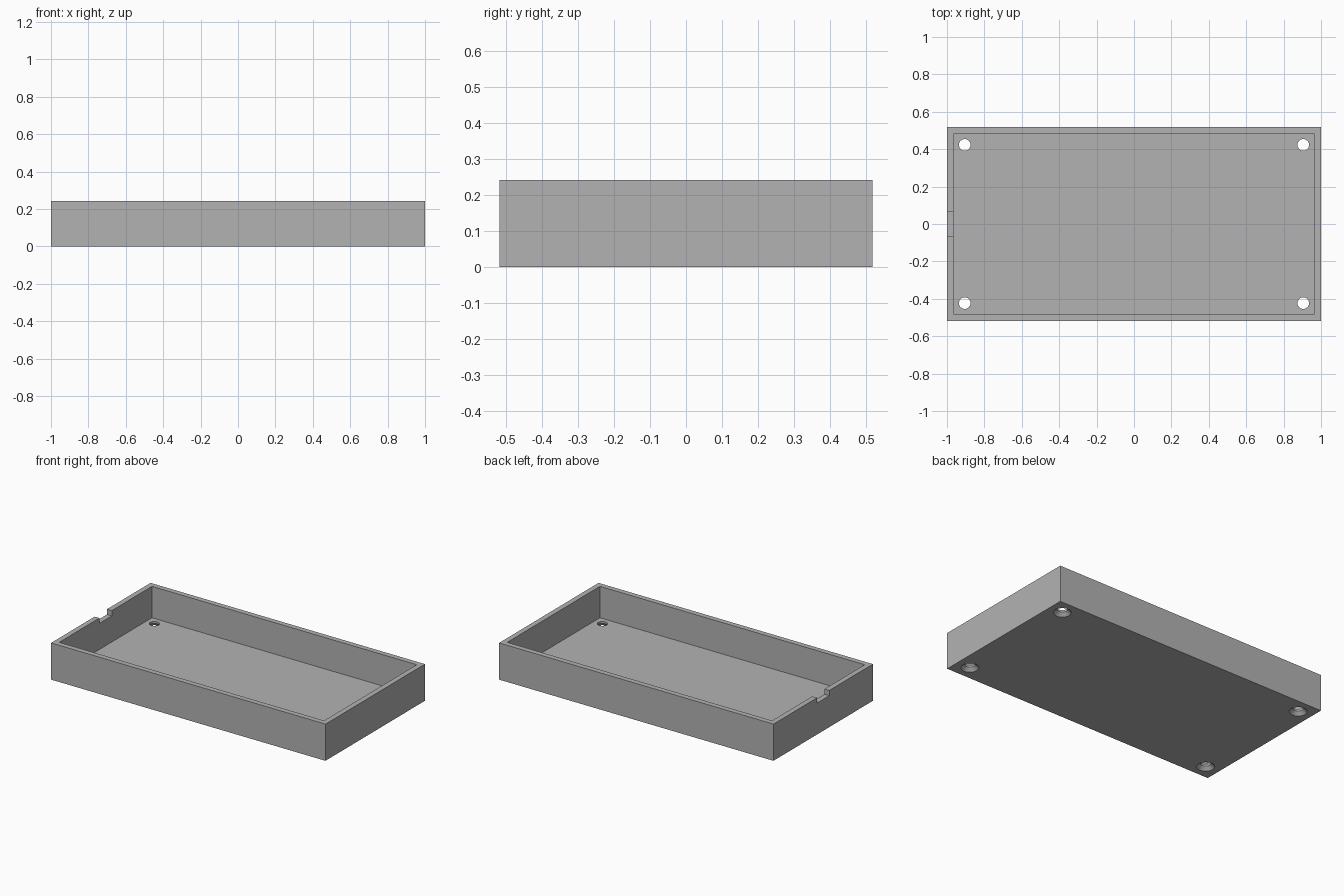
import bpy
import bmesh
from mathutils import Matrix, Vector

if "Cube" in bpy.data.objects:
    bpy.data.objects.remove(bpy.data.objects["Cube"], do_unlink=True)

LENGTH, WIDTH, HEIGHT = 2.0, 1.035, 0.242
WALL = 0.035
HOLE_R, SINK_R, SINK_DEPTH = 0.031, 0.053, 0.022

grey = bpy.data.materials.new("matte grey")
grey.use_nodes = True
grey.diffuse_color = (0.45, 0.45, 0.45, 1)
grey.node_tree.nodes["Principled BSDF"].inputs["Base Color"].default_value = grey.diffuse_color


def finish(name, bm):
    """Turn a bmesh into a scene object."""
    bmesh.ops.recalc_face_normals(bm, faces=bm.faces)
    mesh = bpy.data.meshes.new(name)
    bm.to_mesh(mesh)
    bm.free()
    mesh.materials.append(grey)
    obj = bpy.data.objects.new(name, mesh)
    bpy.context.collection.objects.link(obj)
    return obj


def box(name, low, high):
    low, high = Vector(low), Vector(high)
    bm = bmesh.new()
    place = Matrix.Translation((low + high) / 2) @ Matrix.Diagonal((*(high - low), 1))
    bmesh.ops.create_cube(bm, size=1, matrix=place)
    return finish(name, bm)


def countersink(name, x, y):
    """Spun profile: flared at the underside, straight through the floor."""
    bm = bmesh.new()
    flare = (SINK_R - HOLE_R) / SINK_DEPTH
    extra = 0.01
    profile = [(0, -extra), (SINK_R + flare * extra, -extra),
               (HOLE_R, SINK_DEPTH), (HOLE_R, 2 * WALL), (0, 2 * WALL)]
    verts = [bm.verts.new((x + r, y, z)) for r, z in profile]
    edges = [bm.edges.new(pair) for pair in zip(verts, verts[1:])]
    bmesh.ops.spin(bm, geom=verts + edges, cent=(x, y, 0), axis=(0, 0, 1),
                   angle=6.283185307, steps=32)
    bmesh.ops.remove_doubles(bm, verts=bm.verts, dist=0.0001)
    return finish(name, bm)


# Outer block
tray = box("tray", (-LENGTH / 2, -WIDTH / 2, 0), (LENGTH / 2, WIDTH / 2, HEIGHT))

# Open cavity, cable notch in the right wall, and four screw holes
inner_x, inner_y = LENGTH / 2 - WALL, WIDTH / 2 - WALL
cutters = [
    box("cavity_cutter", (-inner_x, -inner_y, WALL), (inner_x, inner_y, HEIGHT + 0.1)),
    box("notch_cutter", (-LENGTH / 2 - 0.1, -0.064, HEIGHT - 0.035),
        (-inner_x + 0.1, 0.064, HEIGHT + 0.05)),
]
for sx in (-1, 1):
    for sy in (-1, 1):
        cutters.append(countersink("screw_hole_cutter", sx * 0.905, sy * 0.423))

bpy.ops.object.select_all(action="DESELECT")
bpy.context.view_layer.objects.active = tray
tray.select_set(True)
for cutter in cutters:
    cutter.hide_render = True
    cut = tray.modifiers.new(cutter.name, "BOOLEAN")
    cut.operation = "DIFFERENCE"
    cut.solver = "EXACT"
    cut.object = cutter
    bpy.ops.object.modifier_apply(modifier=cut.name)
    bpy.data.objects.remove(cutter, do_unlink=True)

# Round hole walls, crisp box edges
bpy.ops.object.shade_smooth_by_angle(angle=0.5)
